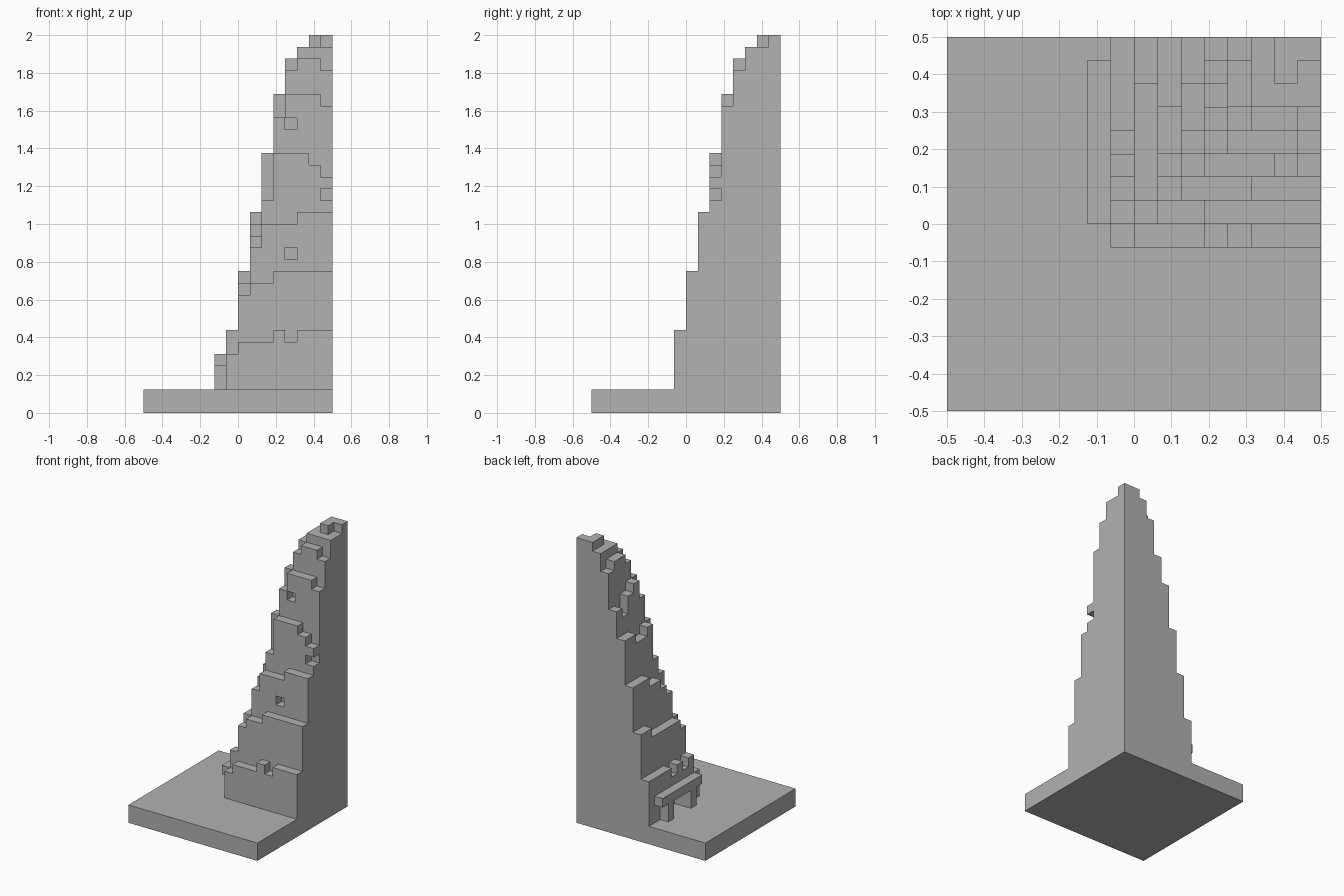
import bpy, bmesh
from mathutils import Vector

cube = bpy.data.objects.get("Cube")
if cube:
    bpy.data.objects.remove(cube, do_unlink=True)

UNIT = 1 / 16                      # edge of one block
ORIGIN = Vector((-0.5, -0.5, 0))   # corner of the block grid

stone = bpy.data.materials.new("grey_stone")
stone.use_nodes = True
colour = (0.445, 0.445, 0.445, 1)
stone.diffuse_color = colour
stone.node_tree.nodes["Principled BSDF"].inputs["Base Color"].default_value = colour


def finish(name, bm):
    mesh = bpy.data.meshes.new(name)
    bm.to_mesh(mesh)
    bm.free()
    mesh.materials.append(stone)
    obj = bpy.data.objects.new(name, mesh)
    bpy.context.collection.objects.link(obj)
    return obj


def box(name, low, high):
    """Box between two corners given in blocks."""
    low, high = Vector(low), Vector(high)
    bm = bmesh.new()
    bmesh.ops.create_cube(bm, size=1)
    for v in bm.verts:
        v.co = ORIGIN + UNIT * ((low + high) / 2 + v.co * (high - low))
    return finish(name, bm)


def block_shell(name, cells):
    """Outer skin of a set of blocks, without the faces between neighbours."""
    bm = bmesh.new()
    verts = {}

    def vert(p):
        key = tuple(round(c) for c in p)
        if key not in verts:
            verts[key] = bm.verts.new(ORIGIN + UNIT * Vector(key))
        return verts[key]

    for cell in cells:
        centre = Vector(cell) + Vector((0.5, 0.5, 0.5))
        for axis in range(3):
            for sign in (-1, 1):
                n = Vector((0, 0, 0))
                n[axis] = sign
                if tuple(round(a + b) for a, b in zip(cell, n)) in cells:
                    continue
                u = Vector((0, 0, 0))
                u[(axis + 1) % 3] = 1
                w = n.cross(u)
                corners = (-u - w, u - w, u + w, w - u)
                bm.faces.new([vert(centre + (n + c) / 2) for c in corners])
    return finish(name, bm)


# Ground slab
box("ground_slab", (0, 0, 0), (16, 16, 2))

# Tower: stepped tiers growing towards the back corner
tier_top = dict(zip(range(7, 16), (7, 12, 17, 22, 27, 30, 31, 32, 32)))
height = {(x, y): tier_top[min(x, y)] for x in range(7, 16) for y in range(7, 16)}


def front_edge(row, first, tops):
    for i, top in enumerate(tops):
        height[first + i, row] = top


def side_edge(column, first, tops):
    for i, top in enumerate(tops):
        height[column, first + i] = top


# Worn parapets along the front
front_edge(7, 7, (5, 6, 6, 6, 7, 6))
front_edge(8, 8, (10, 11, 11))
front_edge(9, 9, (14, 16, 16, 16))
front_edge(10, 10, (18, 22, 22, 22, 21, 20))
front_edge(11, 11, (25, 27, 27, 27, 26))
front_edge(12, 12, (29, 30, 30, 29))
front_edge(14, 15, (31,))

# Worn parapets along the side
side_edge(7, 8, (7, 6, 7, 6))
side_edge(8, 9, [11] * 5)
side_edge(9, 10, (15, 16, 16))
side_edge(10, 11, (22, 21, 21))
side_edge(11, 12, (27, 26, 24, 25))
side_edge(12, 15, (29,))

cells = {(x, y, z) for (x, y), top in height.items() for z in range(2, top)}

# Windows, corner gap and doorway
cells -= {(12, 9, 13), (12, 11, 24), (15, 10, 18)}
cells -= {(7, y, z) for y in (10, 11, 12) for z in (2, 3)}
block_shell("stepped_tower", cells)

# Porch over the doorway
box("porch_beam", (6, 8, 4), (7, 15, 5))
for name, y in (("porch_post_front", 9), ("porch_post_back", 13)):
    box(name, (6, y, 2), (7, y + 1, 4))
